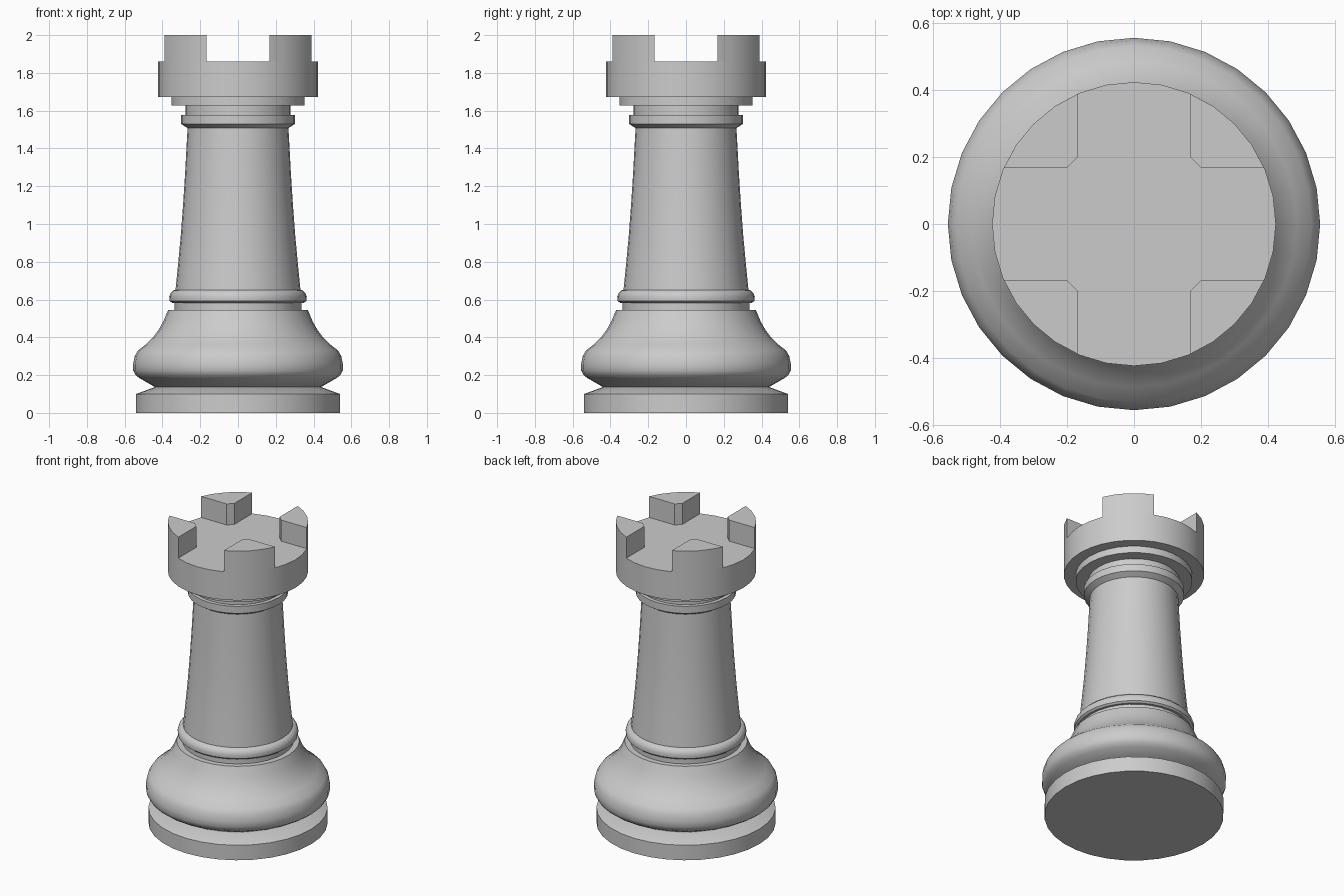
import bpy
import bmesh
from math import cos, sin, pi, radians

cube = bpy.data.objects.get("Cube")
if cube:
    bpy.data.objects.remove(cube, do_unlink=True)

SEGMENTS = 32
CROWN_R = 0.423
FLOOR_Z, TOP_Z = 1.86, 2.0

grey = bpy.data.materials.new("stone grey")
grey.use_nodes = True
colour = (0.6, 0.6, 0.6, 1)
grey.diffuse_color = colour
grey.node_tree.nodes["Principled BSDF"].inputs["Base Color"].default_value = colour


def finish(name, bm):
    """Turn a bmesh into a smooth-shaded object with crisp edges."""
    bmesh.ops.recalc_face_normals(bm, faces=bm.faces)
    mesh = bpy.data.meshes.new(name)
    bm.to_mesh(mesh)
    bm.free()
    mesh.materials.append(grey)
    obj = bpy.data.objects.new(name, mesh)
    bpy.context.collection.objects.link(obj)
    bpy.ops.object.select_all(action='DESELECT')
    obj.select_set(True)
    bpy.context.view_layer.objects.active = obj
    bpy.ops.object.shade_smooth_by_angle(angle=radians(32))
    return obj


def lathe(name, profile):
    """Revolve (radius, height) points about z and cap both ends."""
    bm = bmesh.new()
    rings = []
    for r, z in profile:
        angles = [2 * pi * i / SEGMENTS for i in range(SEGMENTS)]
        rings.append([bm.verts.new((r * cos(a), r * sin(a), z)) for a in angles])
    for low, high in zip(rings, rings[1:]):
        for i in range(SEGMENTS):
            j = (i + 1) % SEGMENTS
            bm.faces.new((low[i], low[j], high[j], high[i]))
    bm.faces.new(rings[0])
    bm.faces.new(rings[-1])
    return finish(name, bm)


# Turned parts, from the ground up
lathe("foot", [(0.54, 0), (0.54, 0.1), (0.44, 0.137)])
lathe("bell_base", [
    (0.44, 0.137), (0.52, 0.183), (0.542, 0.2), (0.555, 0.225), (0.555, 0.26),
    (0.547, 0.3), (0.53, 0.33), (0.485, 0.365), (0.45, 0.4), (0.42, 0.44),
    (0.395, 0.485), (0.37, 0.545)])
lathe("lower_neck", [(0.335, 0.545), (0.335, 0.59)])
lathe("lower_ring", [
    (0.35, 0.583), (0.362, 0.593), (0.364, 0.615), (0.357, 0.635),
    (0.343, 0.648), (0.328, 0.652)])
lathe("shaft", [
    (0.332, 0.64), (0.317, 0.79), (0.303, 0.94), (0.291, 1.1),
    (0.28, 1.27), (0.272, 1.42), (0.267, 1.508)])
lathe("upper_collar", [(0.267, 1.508), (0.302, 1.53), (0.302, 1.577)])
lathe("upper_neck", [(0.278, 1.577), (0.278, 1.63)])
lathe("crown_step", [(0.352, 1.628), (0.352, 1.673)])
lathe("crown", [(CROWN_R, 1.673), (CROWN_R, FLOOR_Z)])

# Battlements: wedges with a clipped inner corner, one per quarter
gap, clip, reach = 0.167, 0.2, 0.388
outline = [(clip, gap), (reach, gap)]
for k in (3, 4, 5):
    a = 2 * pi * k / SEGMENTS
    outline.append((CROWN_R * cos(a), CROWN_R * sin(a)))
outline += [(gap, reach), (gap, clip)]

for quarter, name in enumerate(("back_left", "back_right", "front_right", "front_left")):
    c, s = cos(quarter * pi / 2), sin(quarter * pi / 2)
    bm = bmesh.new()
    face = bm.faces.new([bm.verts.new((x * c - y * s, x * s + y * c, FLOOR_Z))
                         for x, y in outline])
    grown = bmesh.ops.extrude_face_region(bm, geom=[face], use_keep_orig=True)
    top = [g for g in grown["geom"] if isinstance(g, bmesh.types.BMVert)]
    bmesh.ops.translate(bm, verts=top, vec=(0, 0, TOP_Z - FLOOR_Z))
    finish("battlement_" + name, bm)
